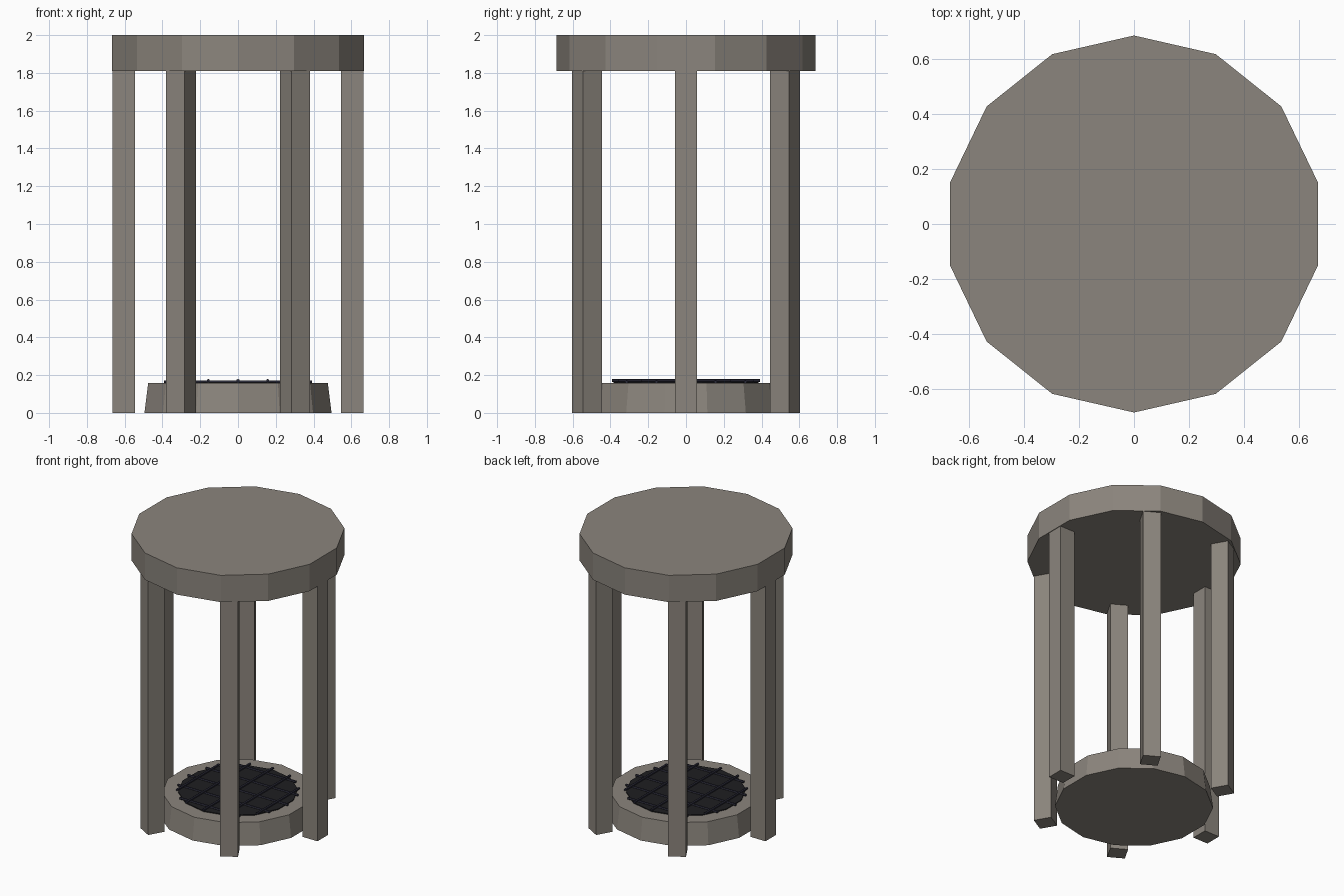
import bpy, math

if "Cube" in bpy.data.objects:
    bpy.data.objects.remove(bpy.data.objects["Cube"])

def mat(name, rgb):
    m = bpy.data.materials.new(name)
    m.diffuse_color = (*rgb, 1)
    m.use_nodes = True
    m.node_tree.nodes["Principled BSDF"].inputs["Base Color"].default_value = m.diffuse_color
    return m

stone = mat("grey stone", (0.26, 0.235, 0.205))
dark = mat("black pit", (0.013, 0.013, 0.015))
iron = mat("dark iron", (0.023, 0.023, 0.04))

def finish(name, m):
    ob = bpy.context.object
    ob.name = name
    ob.data.materials.append(m)
    return ob

# n-sided drum with a corner pointing along y, optional taper
def drum(name, sides, r_low, r_high, z0, z1, m):
    bpy.ops.mesh.primitive_cone_add(vertices=sides, radius1=r_low, radius2=r_high,
                                    depth=z1 - z0, location=(0, 0, (z0 + z1) / 2))
    return finish(name, m)

drum("roof_slab", 14, 0.685, 0.685, 1.81, 2.0, stone)
drum("base", 14, 0.508, 0.488, 0.0, 0.157, stone)
drum("grate_backing", 14, 0.385, 0.385, 0.15, 0.163, dark)

# Six square posts around the base, each facing outward
for i in range(6):
    a = math.radians(60 * i)
    bpy.ops.mesh.primitive_cube_add(size=1, rotation=(0, 0, a),
                                    location=(0.605 * math.cos(a), 0.605 * math.sin(a), 0.905))
    post = finish(f"post_{i + 1}", stone)
    post.scale = (0.117, 0.115, 1.81)

# Crossed grate bars: chords of a circle, y bars resting over x bars
for i in range(-2, 3):
    p = 0.157 * i
    length = 2 * math.sqrt(0.392 ** 2 - p ** 2)
    for axis, z in (("x", 0.164), ("y", 0.171)):
        if axis == "x":
            loc, rot = (0, p, z), (0, math.pi / 2, 0)
        else:
            loc, rot = (p, 0, z), (math.pi / 2, 0, 0)
        bpy.ops.mesh.primitive_cylinder_add(vertices=6, radius=0.0085, depth=length,
                                            location=loc, rotation=rot)
        finish(f"grate_bar_{axis}_{i + 3}", iron)
